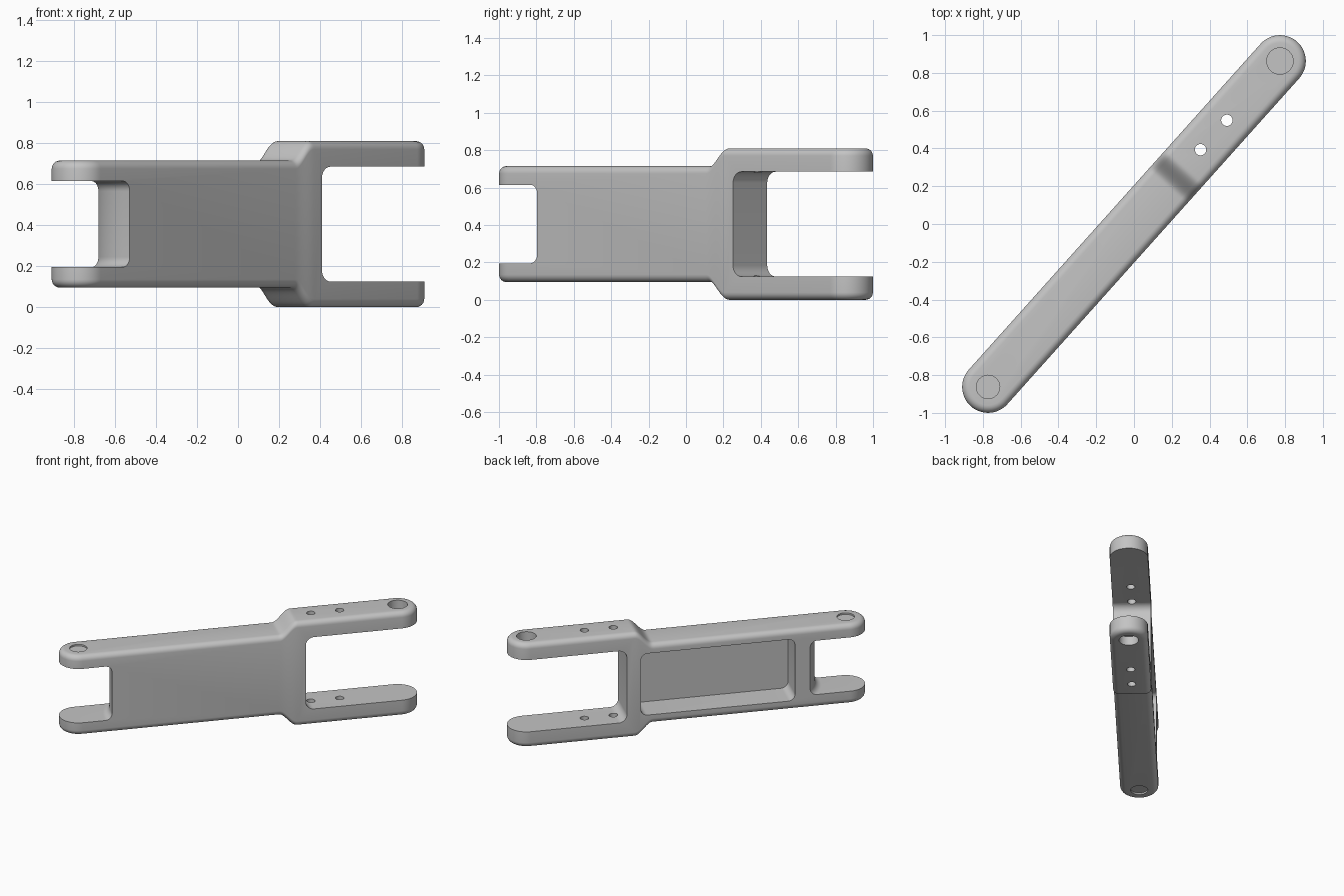
import bpy, bmesh, math
from mathutils import Matrix

if "Cube" in bpy.data.objects:
    bpy.data.objects.remove(bpy.data.objects["Cube"], do_unlink=True)

ANGLE = math.radians(48.15)   # heading of the arm in plan
PIN = 1.158                   # distance of the pin axes from the centre
RAD = 0.137                   # radius of the rounded ends
MID = 0.405                   # mid height
EDGE = 0.04                   # outer edge rounding

grey = bpy.data.materials.new("light_grey")
grey.use_nodes = True
grey.diffuse_color = (0.55, 0.55, 0.55, 1)
grey.node_tree.nodes["Principled BSDF"].inputs["Base Color"].default_value = (0.55, 0.55, 0.55, 1)


def make_object(name, bm):
    bmesh.ops.recalc_face_normals(bm, faces=bm.faces)
    mesh = bpy.data.meshes.new(name)
    bm.to_mesh(mesh)
    bm.free()
    mesh.materials.append(grey)
    obj = bpy.data.objects.new(name, mesh)
    bpy.context.collection.objects.link(obj)
    return obj


def bridge(bm, rings):
    for a, b in zip(rings, rings[1:]):
        n = len(a)
        for i in range(n):
            bm.faces.new((a[i], a[(i + 1) % n], b[(i + 1) % n], b[i]))


def half_height(u):
    t = min(max((u - 0.27) / 0.13, 0), 1)
    return 0.31 + 0.095 * t * t * (3 - 2 * t)


def half_outline(inset):
    # one long side of the plan, from the fork tip to the narrow tip
    r, n = RAD - inset, 14
    arc = [(r * math.cos(i * math.pi / 2 / n), r * math.sin(i * math.pi / 2 / n)) for i in range(n + 1)]
    ramp = [(0.41 - 0.15 * i / 14, r) for i in range(15)]
    return ([(PIN + x, y) for x, y in arc] + ramp + [(-PIN - x, y) for x, y in reversed(arc)])


# Arm body: stacked plan outlines with rounded rims, capped by strips
def build_arm():
    bm = bmesh.new()
    steps = [math.pi / 2 * i / 6 for i in range(7)]
    rims = [(EDGE * (1 - math.sin(a)), EDGE * (1 - math.cos(a))) for a in steps]
    layers = [(1, i, d) for i, d in rims] + [(-1, i, d) for i, d in reversed(rims)]
    rings = []
    for sign, inset, drop in layers:
        half = half_outline(inset)
        loop = half + [(u, -v) for u, v in reversed(half[1:-1])]
        rings.append([bm.verts.new((u, v, MID + sign * (half_height(u) - drop))) for u, v in loop])
    bridge(bm, rings)
    for ring in (rings[0], rings[-1]):
        n = len(ring)
        for i in range(n // 2):
            quad = (ring[i], ring[i + 1], ring[(n - i - 1) % n], ring[(n - i) % n])
            bm.faces.new(list(dict.fromkeys(quad)))
    return make_object("arm", bm)


# Cutter with a rounded rectangular outline, swept across the arm
def slot(name, u0, u1, half, r, slices, bend=lambda v: 0):
    bm = bmesh.new()
    outline = []
    for k, (su, sz) in enumerate(((1, 1), (-1, 1), (-1, -1), (1, -1))):
        cu = u1 - r if su > 0 else u0 + r
        for i in range(9):
            a = math.pi / 2 * (k + i / 8)
            outline.append((cu + r * math.cos(a), MID + sz * (half - r) + r * math.sin(a)))
    rings = [[bm.verts.new((u + bend(v), v, z)) for u, z in outline] for v in slices]
    bridge(bm, rings)
    bm.faces.new(rings[0])
    bm.faces.new(rings[-1])
    return make_object(name, bm)


def drill(name, u, r, z0, z1):
    bm = bmesh.new()
    bmesh.ops.create_cone(bm, cap_ends=True, segments=40, radius1=r, radius2=r, depth=z1 - z0,
                          matrix=Matrix.Translation((u, 0, (z0 + z1) / 2)))
    return make_object(name, bm)


# Clearance curve of the narrow end: flat, then arcing away to the back
def clearance(v):
    s = min(max(v + 0.095, 0), 0.24)
    return 0.39 - math.sqrt(0.39 ** 2 - s * s)


arm = build_arm()
cutters = [
    slot("fork_opening", 0.46, 1.6, 0.28, 0.06, (-0.3, 0.3)),
    slot("narrow_opening", -1.7, -0.945, 0.21, 0.05,
         [-0.3, -0.095] + [-0.095 + 0.024 * i for i in range(1, 11)] + [0.3], clearance),
    slot("back_pocket", -0.76, 0.36, 0.24, 0.05, (-0.085, 0.3)),
    drill("front_screw_hole", 0.528, 0.03, -0.2, 1.1),
    drill("rear_screw_hole", 0.737, 0.03, -0.2, 1.1),
]
for side, s in (("top", 1), ("bottom", -1)):
    for part, u, r, surface, depth in (("fork_pin_recess", PIN, 0.07, 0.405, 0.07),
                                       ("narrow_pin_recess", -PIN, 0.062, 0.31, 0.012)):
        z = sorted((MID + s * (surface - depth), MID + s * (surface + 0.1)))
        cutters.append(drill(side + "_" + part, u, r, *z))

# Cut the openings, pocket and holes
bpy.context.view_layer.objects.active = arm
for cutter in cutters:
    cut = arm.modifiers.new(cutter.name, "BOOLEAN")
    cut.operation, cut.solver, cut.object = "DIFFERENCE", "EXACT", cutter
    bpy.ops.object.modifier_apply(modifier=cut.name)
    bpy.data.objects.remove(cutter, do_unlink=True)

bpy.ops.object.select_all(action="DESELECT")
arm.select_set(True)
bpy.ops.object.shade_smooth_by_angle(angle=math.radians(30))
arm.rotation_euler.z = ANGLE
